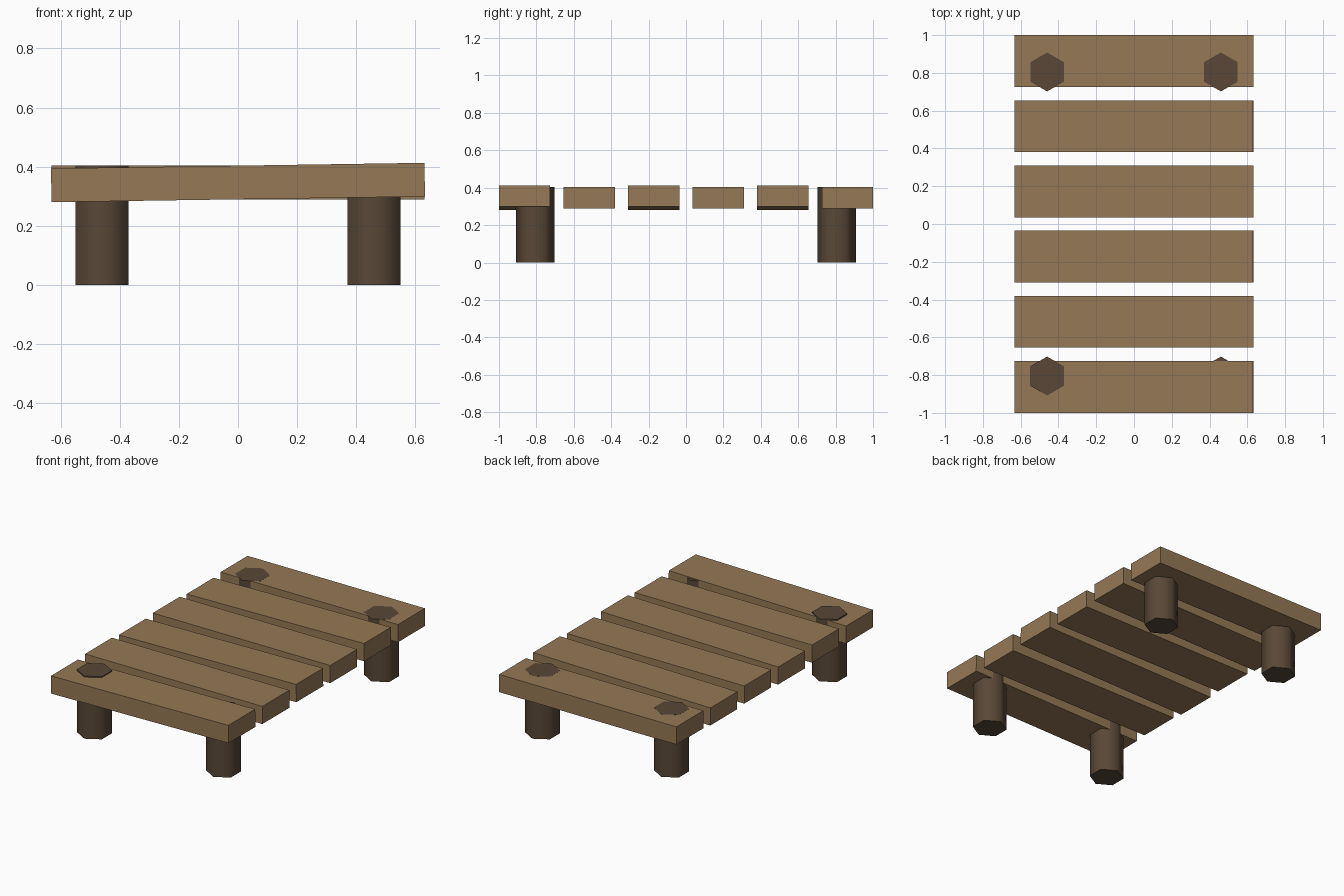
import bpy
import math

if "Cube" in bpy.data.objects:
    bpy.data.objects.remove(bpy.data.objects["Cube"])


def material(name, rgb):
    m = bpy.data.materials.new(name)
    m.diffuse_color = (*rgb, 1.0)
    m.use_nodes = True
    m.node_tree.nodes["Principled BSDF"].inputs["Base Color"].default_value = m.diffuse_color
    return m


plank_wood = material("plank wood", (0.30, 0.19, 0.092))
leg_wood = material("dark leg wood", (0.100, 0.064, 0.038))

# Six deck planks, every other one slightly tilted
WIDTH, DEPTH, THICK = 1.264, 0.274, 0.114
pitch = (2.0 - DEPTH) / 5
for i in range(6):
    tilt = -0.015 if i % 2 == 0 else 0.0
    bpy.ops.mesh.primitive_cube_add(
        size=1, location=(0, -1 + DEPTH / 2 + i * pitch, 0.3465), rotation=(0, tilt, 0))
    plank = bpy.context.object
    plank.name = f"deck_plank_{i + 1}"
    plank.scale = (WIDTH, DEPTH, THICK)
    plank.data.materials.append(plank_wood)

# Four hexagonal legs that reach through to the deck surface
LEG_TOP = 0.404
for y, end in ((-0.805, "front"), (0.805, "back")):
    for x, side in ((-0.46, "left"), (0.46, "right")):
        bpy.ops.mesh.primitive_cylinder_add(
            vertices=6, radius=0.103, depth=LEG_TOP, location=(x, y, LEG_TOP / 2))
        leg = bpy.context.object
        leg.name = f"{end}_{side}_leg"
        leg.data.materials.append(leg_wood)
        bpy.ops.object.shade_smooth_by_angle(angle=math.radians(65))
